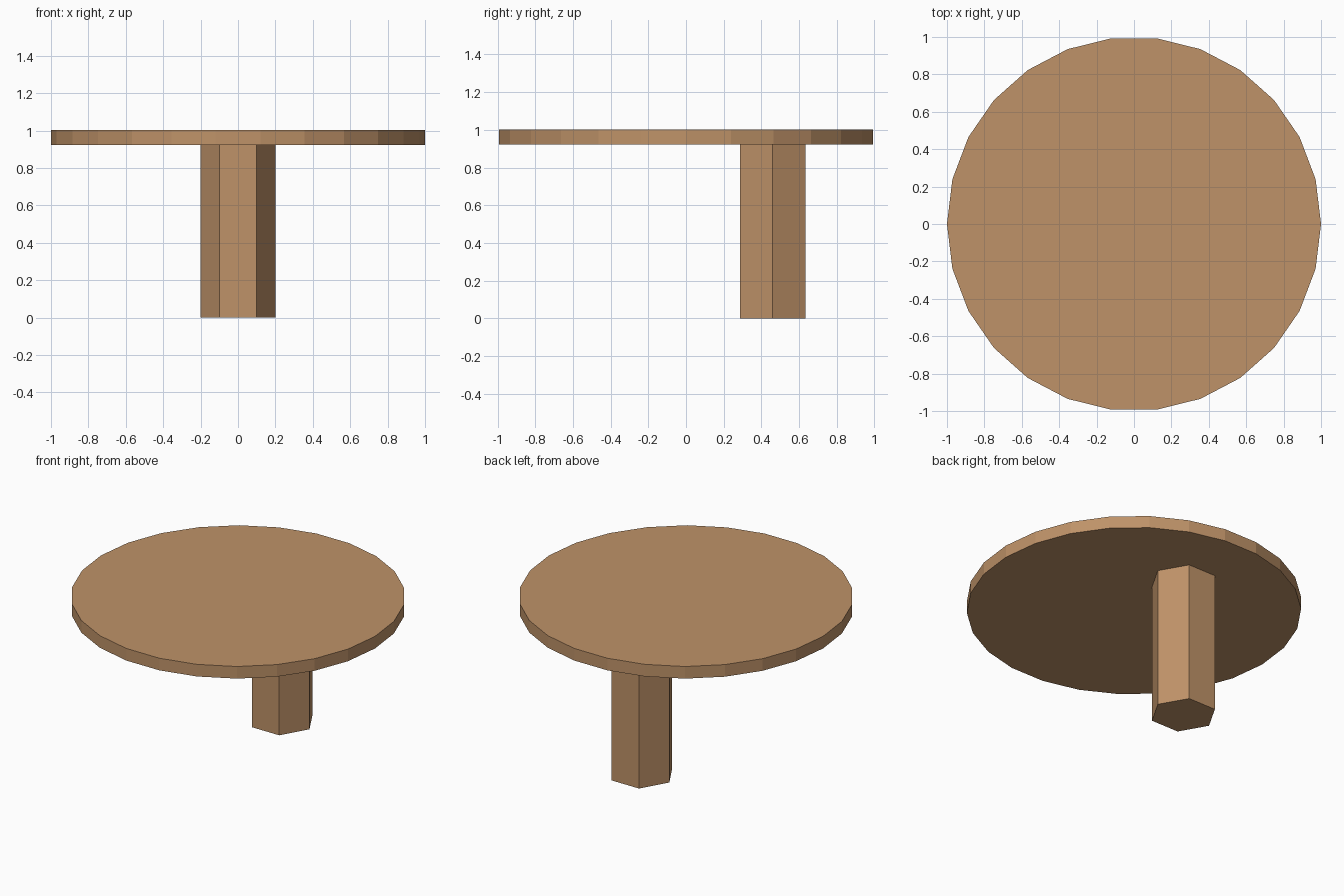
import bpy
from math import radians

cube = bpy.data.objects.get("Cube")
if cube:
    bpy.data.objects.remove(cube, do_unlink=True)

# Single wood colour
wood = bpy.data.materials.new("light_brown_wood")
wood.use_nodes = True
colour = (0.52, 0.29, 0.14, 1)
wood.diffuse_color = colour
wood.node_tree.nodes["Principled BSDF"].inputs["Base Color"].default_value = colour


def prism(name, sides, radius, y, bottom, top):
    """Flat-sided upright prism with corners on the x axis."""
    bpy.ops.mesh.primitive_cylinder_add(
        vertices=sides, radius=radius, depth=top - bottom,
        location=(0, y, (bottom + top) / 2), rotation=(0, 0, radians(90)))
    part = bpy.context.object
    part.name = part.data.name = name
    part.data.materials.append(wood)


# Round top and its off-centre hexagonal leg
prism("table_top", 26, 1.0, 0, 0.923, 1.003)
prism("table_leg", 6, 0.2, 0.46, 0, 0.923)
